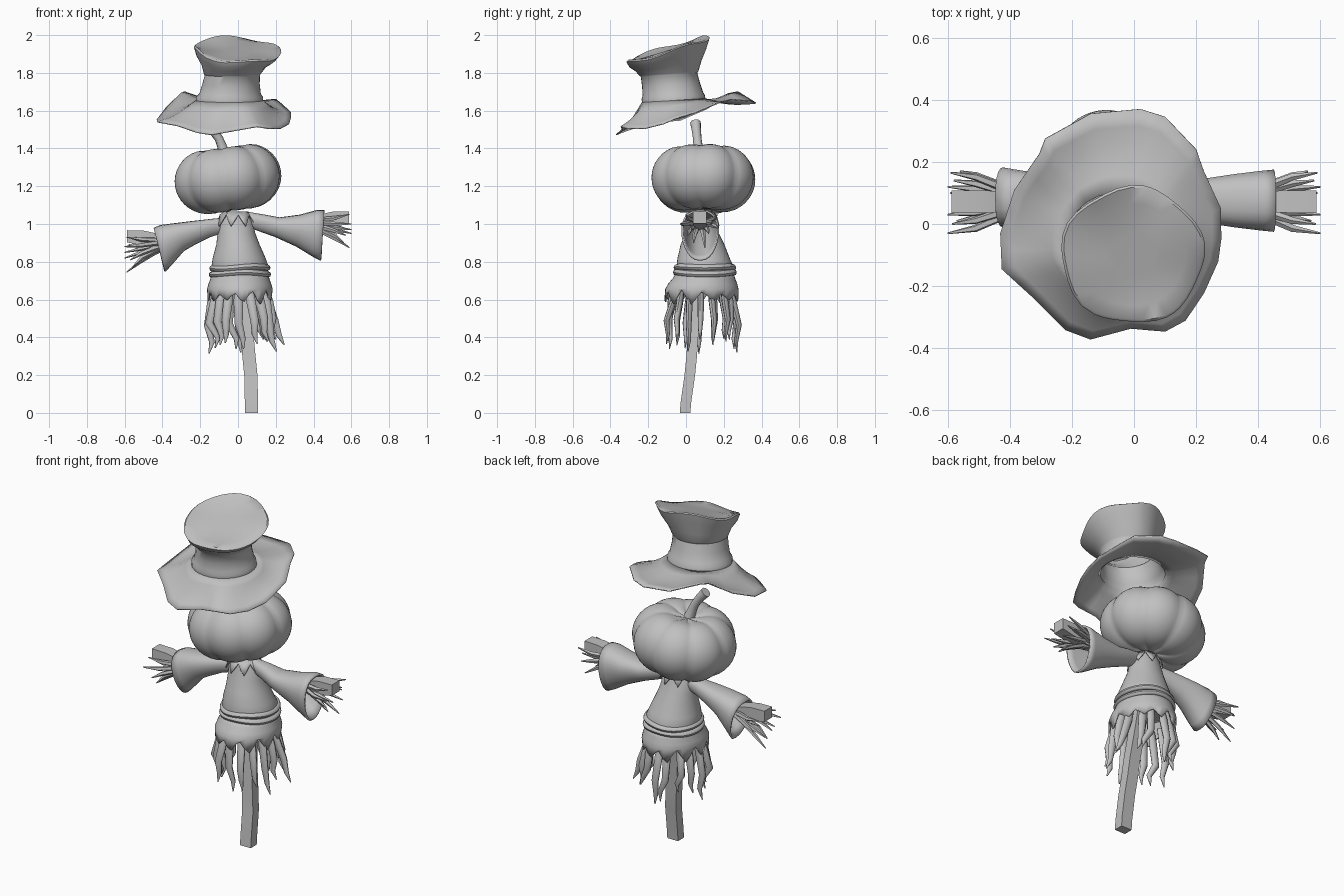
import bpy, math, random
from mathutils import Vector, Matrix

if "Cube" in bpy.data.objects:
    bpy.data.objects.remove(bpy.data.objects["Cube"])

random.seed(4)
straw_grey = bpy.data.materials.new("plain_grey")
straw_grey.diffuse_color = (0.53, 0.53, 0.53, 1)
straw_grey.use_nodes = True
straw_grey.node_tree.nodes["Principled BSDF"].inputs["Base Color"].default_value = straw_grey.diffuse_color
TAU = 2 * math.pi


def make(name, verts, faces, angle=40, thick=0):
    me = bpy.data.meshes.new(name)
    me.from_pydata([tuple(v) for v in verts], [], faces)
    me.materials.append(straw_grey)
    me.shade_smooth()
    me.set_sharp_from_angle(angle=math.radians(angle))
    ob = bpy.data.objects.new(name, me)
    bpy.context.collection.objects.link(ob)
    if thick:
        m = ob.modifiers.new("thickness", 'SOLIDIFY')
        m.thickness, m.offset = thick, 0
    return ob


def skin(rings, cap0=False, cap1=False):
    """Vertices and faces of a tube through closed rings."""
    n = len(rings[0])
    v = [p for r in rings for p in r]
    f = [(i * n + j, i * n + (j + 1) % n, (i + 1) * n + (j + 1) % n, (i + 1) * n + j)
         for i in range(len(rings) - 1) for j in range(n)]
    if cap0:
        f.append(tuple(reversed(range(n))))
    if cap1:
        f.append(tuple(range((len(rings) - 1) * n, len(rings) * n)))
    return v, f


def ellipse(cx, cy, z, rx, ry, n=40):
    return [Vector((cx + rx * math.cos(TAU * i / n), cy + ry * math.sin(TAU * i / n), z))
            for i in range(n)]


def tube(path, radii, n=6, flat=1.0):
    """Closed tapering tube along a path."""
    path = [Vector(p) for p in path]
    rings = []
    for i, p in enumerate(path):
        d = (path[min(i + 1, len(path) - 1)] - path[max(i - 1, 0)]).normalized()
        a = d.cross(Vector((0.13, 1, 0.05))).normalized()
        b = d.cross(a)
        rings.append([p + radii[i] * (a * math.cos(TAU * k / n) + b * flat * math.sin(TAU * k / n))
                      for k in range(n)])
    return skin(rings, True, True)


def join(parts):
    v, f = [], []
    for pv, pf in parts:
        f += [tuple(i + len(v) for i in q) for q in pf]
        v += pv
    return v, f


def zig(t):
    """Triangle wave, 0 to 1."""
    return abs((t % 1) * 2 - 1)


# bent square pole
pole = [(.071, -.005, 0), (.071, .0, .06), (.068, .02, .2), (.058, .03, .3), (.047, .038, .42), (.03, .06, .6), (.02, .08, .75)]
make("pole", *skin([[Vector((x + sx * .035, y + sy * .028, z)) for sx, sy in
                     ((-1, -1), (1, -1), (1, 1), (-1, 1))] for x, y, z in pole], True, True))

# shirt body
body = [(1.06, -.01, .06, .08, .06), (1.02, -.01, .088, .08, .072), (.95, -.008, .1, .085, .09),
        (.89, 0, .115, .088, .116), (.82, .006, .14, .093, .138), (.78, .01, .15, .1, .15), (.72, .01, .145, .1, .148)]
make("shirt", *skin([ellipse(cx, cy, z, rx, ry) for z, cx, rx, cy, ry in reversed(body)], True, True))

# rolled double belt
for k, (z, r) in enumerate(((.768, .147), (.738, .150))):
    rings = []
    for i in range(9):
        a = TAU * i / 8
        e = ellipse(.01, .1, z, r + .015 * math.cos(a), r + .004 + .015 * math.cos(a))
        for p in e:
            p.z += .016 * math.sin(a) + .006 * math.sin(p.x * 18 + k)
        rings.append(e)
    make("belt_%d" % (k + 1), *skin(rings), angle=70)

# skirt with zigzag hem
rings = [ellipse(.01, cy, z, rx, ry, 44) for z, rx, cy, ry in
         ((.74, .145, .1, .148), (.71, .152, .095, .162), (.68, .163, .088, .18), (.655, .17, .084, .19))]
hem = ellipse(.01, .082, .6, .165, .192, 44)
for i, p in enumerate(hem):
    p.z = .585 + .055 * zig(i / 4) + .012 * math.sin(i * 1.3)
make("skirt", *skin([hem] + rings[::-1]), thick=.008)

# straw fringe below the skirt
fringe = []
for i in range(16):
    a = TAU * (i + random.uniform(-.2, .2)) / 16
    c, s = math.cos(a), math.sin(a)
    ln = random.uniform(.21, .31)
    k = random.uniform(.95, 1.2)
    dx = random.uniform(-.01, .04)
    pts = [(.01 + .13 * c, .085 + .15 * s, .66), (.012 + .15 * c, .085 + .165 * s, .59),
           (.015 + .16 * c * k, .085 + .17 * s * k, .61 - ln * .5),
           (.02 + .15 * c * k + dx, .082 + .16 * s * k, .61 - ln * .8),
           (.025 + .17 * c * k + dx, .08 + .165 * s * k, .61 - ln)]
    fringe.append(tube(pts, (.019, .025, .022, .015, .003), 8, .7))
make("straw_fringe", *join(fringe), angle=60)

# pointed collar
top = ellipse(-.01, .08, 1.065, .06, .058, 48)
low = ellipse(-.01, .08, 1.05, .085, .08, 48)
for i, p in enumerate(low):
    t = zig((i + 2) / 6)
    p.z = 1.048 - .06 * t
    p.x += (p.x + .01) * .22 * t
    p.y += (p.y - .08) * .22 * t
make("collar", *skin([low, top]), thick=.006)

# flared sleeves: (top x, top z, bottom x, bottom z, half depth, centre y)
SLEEVES = {
    "right": [(.06, 1.06, .06, .985, .03, .08), (.14, 1.045, .13, .96, .05, .08), (.22, 1.03, .2, .935, .07, .075),
              (.33, 1.045, .31, .885, .088, .075), (.42, 1.07, .4, .83, .1, .075), (.457, 1.07, .44, .81, .104, .075)],
    "left": [(-.08, 1.03, -.08, .955, .03, .08), (-.16, 1.02, -.15, .935, .05, .08), (-.25, 1.01, -.23, .895, .07, .08),
             (-.33, 1.0, -.29, .86, .085, .082), (-.41, .99, -.36, .78, .096, .084), (-.445, .975, -.388, .75, .1, .086)]}
for side, rows in SLEEVES.items():
    rings = []
    for xt, zt, xb, zb, hw, cy in rows:
        r = []
        for i in range(24):
            a = TAU * i / 24 * (1 if side == "right" else -1)
            u = (1 + math.sin(a)) / 2             # 0 bottom, 1 top
            w = math.copysign(abs(math.cos(a)) ** .8, math.cos(a)) * (.72 + .28 * u)
            r.append(Vector((xb + (xt - xb) * u, cy + hw * 1.05 * w, zb + (zt - zb) * u)))
        rings.append(r)
    make(side + "_sleeve", *skin(rings, True), thick=.01)

# straw hands: a flat bundle and loose stalks
for side, s, zc, drop in (("right", 1, 1.0, 0), ("left", -1, .9, -.02)):
    bundle = [[Vector((s * x, .072 + sy * hy, zc + dz + sz * hz)) for sy, sz in
               ((-s, -1), (s, -1), (s, 1), (-s, 1))]
              for x, dz, hy, hz in ((.36, 0, .025, .025), (.43, .01, .034, .04), (.5, .025, .036, .04), (.588, .035, .036, .032))]
    parts = [skin(bundle, True, True)]
    for y, z, x in ((.165, .05, .59), (.14, .01, .58), (.12, -.05, .6), (.17, -.02, .56), (.0, .05, .585), (-.03, .0, .6),
                    (.01, -.06, .57), (.04, -.1, .56), (.1, -.125, .59), (.03, -.03, .6)):
        z = zc + z + drop * (1 if z > -.05 else 1.5)
        mid = .075 + (y - .075) * .55
        parts.append(tube([(s * .34, .075, zc - .01), (s * .44, mid, zc + (z - zc) * .35 + .005),
                           (s * .51, .075 + (y - .075) * .85, zc + (z - zc) * .6), (s * x, y, z)],
                          (.012, .014, .012, .003), 5))
    make(side + "_hand", *join(parts))

# ribbed pumpkin head
rings, rows, n = [], 22, 80
for i in range(rows + 1):
    ph = -math.pi / 2 + math.pi * (i + .02) / (rows + .04)
    c, sn = max(math.cos(ph), .004) ** .78, math.sin(ph)
    dent = math.exp(-(c / .38) ** 2)
    ring = []
    for j in range(n):
        a = TAU * j / n
        rib = abs(math.sin(a * 4 + .4)) ** .6
        k = .925 + .075 * rib
        z = sn * .192 * (.95 + .05 * rib) - dent * (.055 if sn > 0 else -.03)
        ring.append(Vector((.289 * c * k * math.cos(a), .28 * c * k * math.sin(a), z)))
    rings.append(ring)
ob = make("pumpkin_head", *skin(rings, True, True), angle=60)
ob.data.transform(Matrix.Translation((-.053, .092, 1.24)) @ Matrix.Rotation(math.radians(-8), 4, 'Y'))

# curved stem
make("stem", *tube([(-.065, .07, 1.35), (-.08, .065, 1.4), (-.1, .06, 1.45), (-.13, .055, 1.495), (-.165, .05, 1.535)],
                   (.036, .026, .023, .025, .029), 10))

# hat brim outline: x, y, z
EDGE = [(.02, .37, 1.64), (.1, .345, 1.65), (.2, .24, 1.66), (.225, .17, 1.64), (.28, .05, 1.59),
        (.28, -.05, 1.56), (.27, -.12, 1.53), (.225, -.22, 1.505), (.165, -.31, 1.505), (.1, -.345, 1.515),
        (-.01, -.335, 1.495), (-.14, -.37, 1.472), (-.22, -.34, 1.485), (-.32, -.24, 1.52), (-.425, -.145, 1.54),
        (-.43, -.03, 1.55), (-.385, .11, 1.61), (-.305, .225, 1.69), (-.285, .275, 1.70), (-.14, .355, 1.65)]
edge = []
for i, p in enumerate(EDGE):
    p, q = Vector(p), Vector(EDGE[(i + 1) % len(EDGE)])
    edge += [p, p.lerp(q, .5)]
edge.reverse()
angs = [math.atan2(p.y + .06, p.x + .05) for p in edge]


def hat_ring(cx, cy, z, rx, ry, sy=0, sx=0, wob=0):
    """Tilted hat ring with an optional crumpled edge."""
    out = []
    for a in angs:
        k = 1 + wob * math.sin(5 * a + .5)
        dx, dy = rx * k * math.cos(a), ry * k * math.sin(a)
        out.append(Vector((cx + dx, cy + dy, z + sy * dy + sx * dx + wob * .3 * math.sin(4 * a))))
    return out


base = hat_ring(-.045, -.065, 1.652, .178, .168, .06)
brim = []
for t in (1, .8, .6, .4, .2, 0):
    r = []
    for p, q in zip(base, edge):
        v = p.lerp(q, t)
        v.z -= .016 * math.sin(math.pi * t)
        r.append(v)
    brim.append(r)
make("hat_brim", *skin(brim), angle=60, thick=.006)

# hat crown, flaring to a crumpled, forward-tipped top
crown = [base,
         hat_ring(-.045, -.068, 1.672, .177, .168, .06), hat_ring(-.042, -.07, 1.69, .163, .16, .06),
         hat_ring(-.037, -.08, 1.74, .152, .153, .07), hat_ring(-.03, -.09, 1.79, .146, .15, .07),
         hat_ring(-.03, -.09, 1.797, .152, .156, .08), hat_ring(-.022, -.095, 1.835, .17, .175, .15, -.01, .01),
         hat_ring(-.01, -.1, 1.88, .21, .205, .24, -.03, .02), hat_ring(-.005, -.1, 1.92, .23, .22, .3, -.06, .03),
         hat_ring(-.005, -.1, 1.927, .222, .212, .3, -.06, .03), hat_ring(-.005, -.1, 1.92, .17, .165, .31, -.04, .01),
         hat_ring(0, -.1, 1.918, .08, .08, .31)]
make("hat_crown", *skin(crown, False, True), angle=45)
